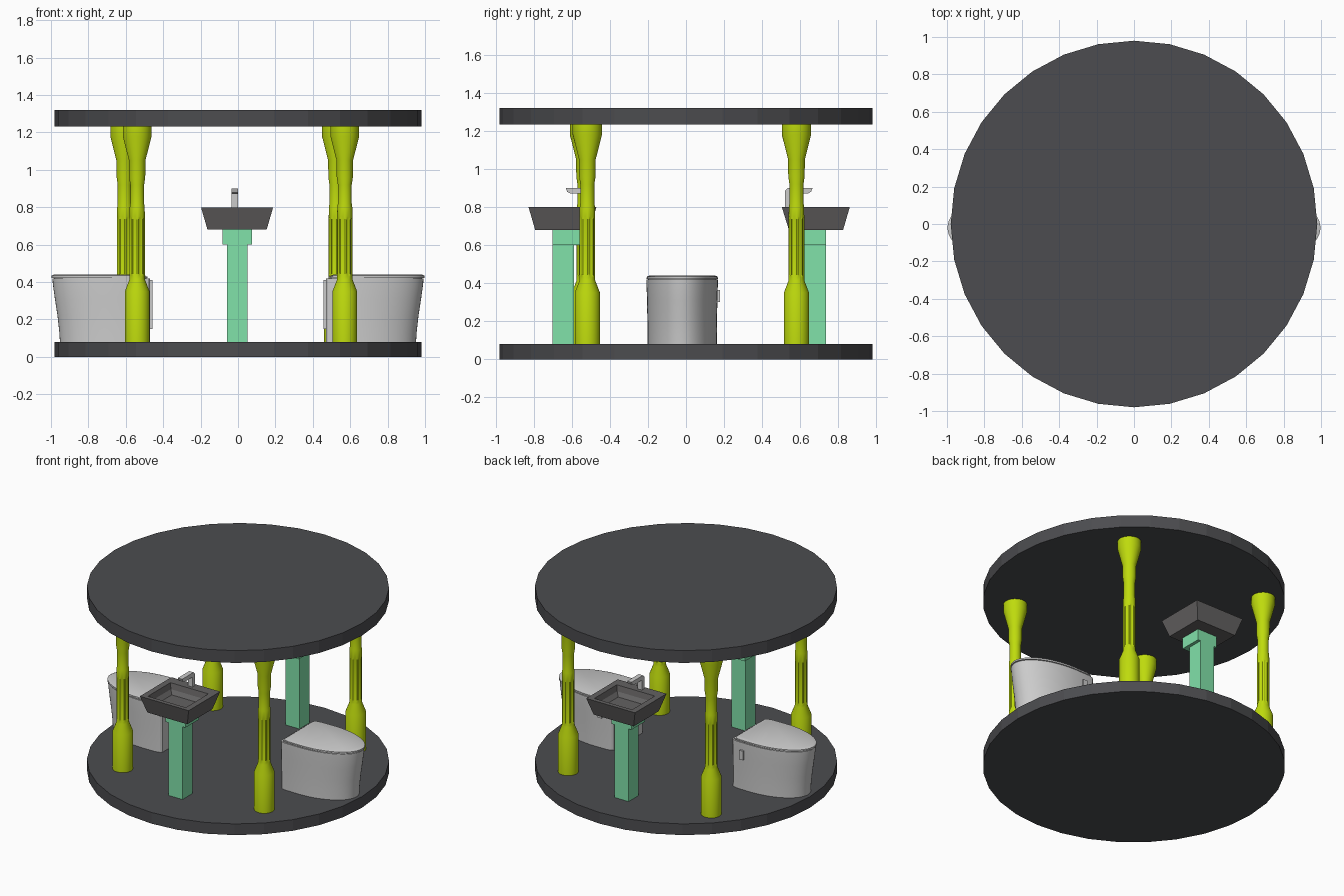
import bpy, bmesh
from math import sin, cos, pi, radians

if "Cube" in bpy.data.objects:
    bpy.data.objects.remove(bpy.data.objects["Cube"])


def material(name, rgb):
    m = bpy.data.materials.new(name)
    m.diffuse_color = (*rgb, 1)
    m.use_nodes = True
    m.node_tree.nodes["Principled BSDF"].inputs["Base Color"].default_value = m.diffuse_color
    return m


DARK = material("charcoal", (0.072, 0.073, 0.079))
BASIN = material("basin_grey", (0.125, 0.12, 0.12))
LIME = material("lime", (0.52, 0.71, 0.004))
MINT = material("mint", (0.22, 0.76, 0.40))


def loft(name, rings, mat=None, smooth=False):
    """Skin equal-length rings of points and cap both ends."""
    bm = bmesh.new()
    rows = [[bm.verts.new(p) for p in ring] for ring in rings]
    n = len(rows[0])
    for a, b in zip(rows, rows[1:]):
        for i in range(n):
            j = (i + 1) % n
            bm.faces.new((a[i], a[j], b[j], b[i]))
    bm.faces.new(rows[0])
    bm.faces.new(rows[-1])
    bmesh.ops.recalc_face_normals(bm, faces=bm.faces)
    me = bpy.data.meshes.new(name)
    bm.to_mesh(me)
    bm.free()
    ob = bpy.data.objects.new(name, me)
    bpy.context.collection.objects.link(ob)
    if mat:
        me.materials.append(mat)
    if smooth:
        bpy.ops.object.select_all(action='DESELECT')
        ob.select_set(True)
        bpy.context.view_layer.objects.active = ob
        bpy.ops.object.shade_smooth_by_angle(angle=radians(30))
    return ob


def circle(x, y, z, r, n=32, flute=1.0):
    return [(x + r * (flute if i % 4 > 1 else 1) * cos(2 * pi * i / n),
             y + r * (flute if i % 4 > 1 else 1) * sin(2 * pi * i / n), z)
            for i in range(n)]


def rect(x0, x1, y0, y1, z):
    return [(x0, y0, z), (x1, y0, z), (x1, y1, z), (x0, y1, z)]


def box(name, x0, x1, y0, y1, z0, z1, mat=None):
    return loft(name, [rect(x0, x1, y0, y1, z0), rect(x0, x1, y0, y1, z1)], mat)


# floor and roof discs
for name, z0, z1 in (("floor_disc", 0, 0.08), ("roof_disc", 1.232, 1.32)):
    loft(name, [circle(0, 0, z0, 0.98), circle(0, 0, z1, 0.98)], DARK)

# fluted columns: (height, radius, groove factor)
COLUMN = [(0.08, 0.066, 1), (0.35, 0.066, 1), (0.415, 0.041, 1),
          (0.43, 0.041, 1), (0.445, 0.041, 0.87), (0.735, 0.041, 0.87),
          (0.75, 0.041, 1), (0.80, 0.040, 1), (0.82, 0.037, 1),
          (0.92, 0.037, 1), (0.96, 0.043, 1), (1.05, 0.044, 1),
          (1.18, 0.077, 1), (1.235, 0.077, 1)]
for name, x, y in (("column_front_left", -0.539, -0.533),
                   ("column_front_right", 0.571, -0.518),
                   ("column_back_left", -0.606, 0.580),
                   ("column_back_right", 0.526, 0.580)):
    loft(name, [circle(x, y, z, r, flute=f) for z, r, f in COLUMN], LIME, True)

# wash basins on pedestals, mirrored front to back
for side, fy in (("back", lambda y: y), ("front", lambda y: 0.033 - y)):
    box(side + "_pedestal", -0.06, 0.052, fy(0.62), fy(0.735), 0.08, 0.60, MINT)
    box(side + "_pedestal_cap", -0.083, 0.075, fy(0.58), fy(0.735), 0.60, 0.68, MINT)
    loft(side + "_basin", [
        rect(-0.163, 0.153, fy(0.54), fy(0.825), 0.68),
        rect(-0.198, 0.188, fy(0.503), fy(0.86), 0.80),
        rect(-0.155, 0.145, fy(0.575), fy(0.83), 0.80),
        rect(-0.145, 0.135, fy(0.585), fy(0.82), 0.76),
        rect(-0.120, 0.110, fy(0.61), fy(0.80), 0.735)], BASIN)
    tap = [(0.52, 0.79), (0.52, 0.885), (0.535, 0.90), (0.665, 0.90),
           (0.657, 0.88), (0.64, 0.87), (0.548, 0.87), (0.548, 0.79)]
    loft(side + "_tap", [[(x, fy(y), z) for y, z in tap] for x in (-0.034, 0.0)])


def outline(s, x0, x1, w, z, straight=0.3):
    """D-shaped plan: flat back with eased corners at x0, rounded tip at x1."""
    xc = x0 + (x1 - x0) * straight
    arc = [(xc + (x1 - xc) * cos(t), w * sin(t))
           for t in (-pi / 2 + pi * i / 32 for i in range(33))]
    ease = [(x0, 0.88 * w), (x0 + 0.012, 0.95 * w), (x0 + 0.045, 0.99 * w)]
    pts = [(x, -y) for x, y in ease] + arc + ease[::-1]
    return [(s * x, y - 0.02, z) for x, y in pts]


# toilets, mirrored left to right
for side, s in (("right", 1), ("left", -1)):
    loft(side + "_toilet_body", [
        outline(s, 0.470, 0.952, 0.182, 0.08),
        outline(s, 0.470, 0.956, 0.182, 0.14),
        outline(s, 0.470, 0.965, 0.183, 0.22),
        outline(s, 0.470, 0.979, 0.185, 0.31),
        outline(s, 0.470, 0.990, 0.187, 0.39),
        outline(s, 0.470, 0.992, 0.187, 0.418)], smooth=True)
    loft(side + "_toilet_seat", [
        outline(s, 0.490, 0.984, 0.180, 0.415),
        outline(s, 0.490, 0.984, 0.180, 0.422),
        outline(s, 0.485, 0.997, 0.188, 0.423),
        outline(s, 0.485, 0.997, 0.188, 0.430)], smooth=True)
    loft(side + "_toilet_lid", [
        outline(s, 0.495, 0.996, 0.186, 0.429),
        outline(s, 0.495, 0.996, 0.186, 0.435),
        outline(s, 0.510, 0.985, 0.170, 0.440)], smooth=True)
    # rear plate and flush lever
    box(side + "_toilet_rear_plate", s * 0.456, s * 0.475, -0.09, 0.05, 0.15, 0.41)
    box(side + "_flush_lever", s * 0.545, s * 0.575, 0.155, 0.178, 0.30, 0.365)
